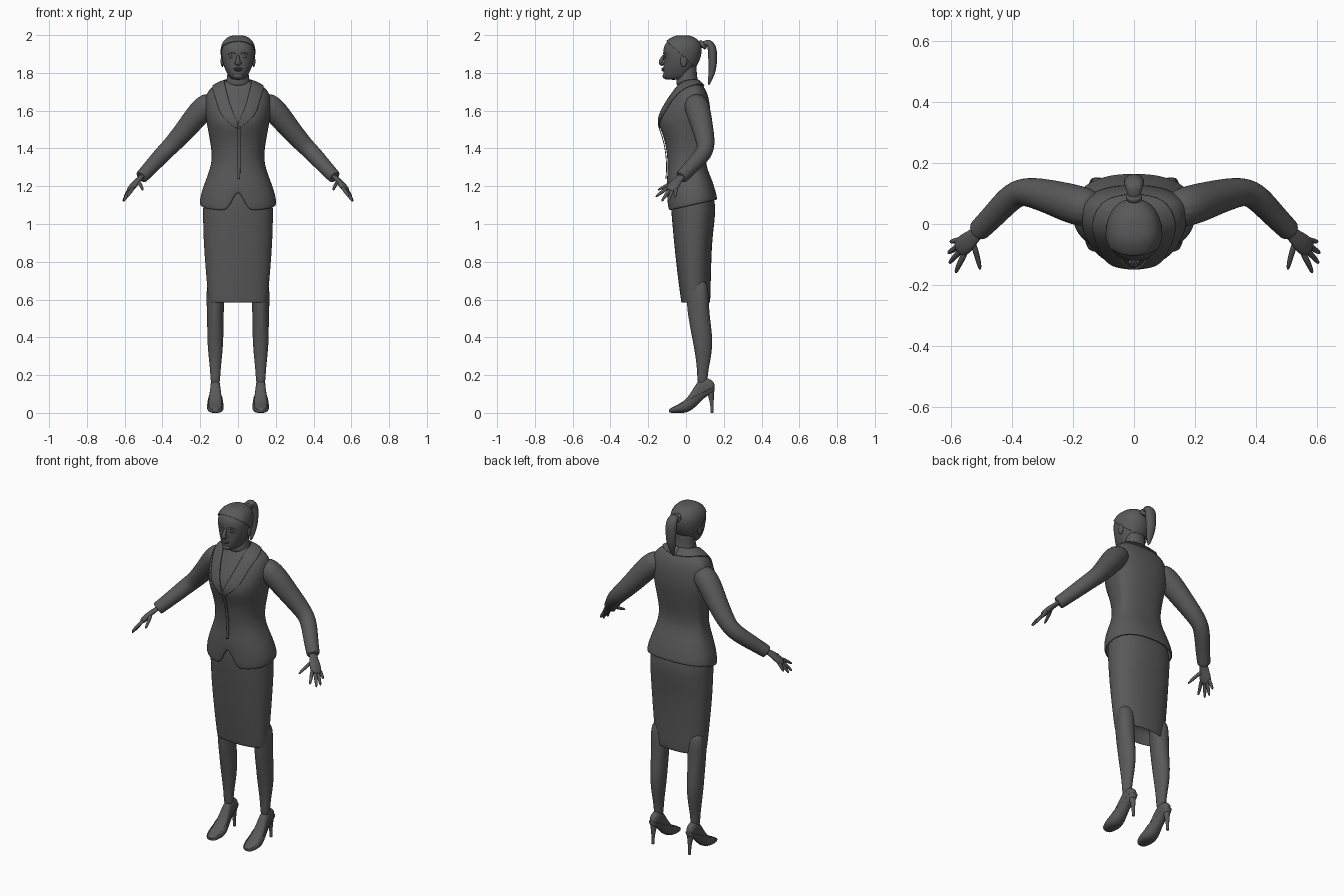
import bpy, bmesh, math
from mathutils import Vector
from mathutils.bvhtree import BVHTree

cube = bpy.data.objects.get("Cube")
if cube:
    bpy.data.objects.remove(cube, do_unlink=True)

grey = bpy.data.materials.new("dark grey")
grey.use_nodes = True
grey.diffuse_color = (0.1, 0.1, 0.1, 1)
grey.node_tree.nodes["Principled BSDF"].inputs["Base Color"].default_value = (0.1, 0.1, 0.1, 1)


def finish(bm, name, mirror=False, level=2, thick=0):
    """Turn a bmesh into a smooth, optionally mirrored object."""
    bmesh.ops.recalc_face_normals(bm, faces=bm.faces)
    for f in bm.faces:
        f.smooth = True
    mesh = bpy.data.meshes.new(name)
    bm.to_mesh(mesh)
    bm.free()
    mesh.materials.append(grey)
    ob = bpy.data.objects.new(name, mesh)
    bpy.context.collection.objects.link(ob)
    if mirror:
        ob.modifiers.new("mirror", "MIRROR").use_mirror_merge = False
    if level:
        sub = ob.modifiers.new("subdivision", "SUBSURF")
        sub.levels = sub.render_levels = level
    if thick:
        sol = ob.modifiers.new("thickness", "SOLIDIFY")
        sol.thickness, sol.offset = thick, -1
    return ob


def loft(name, rings, caps=(True, True), cut=None, **kw):
    """Skin a row of rings; cut = (point, normal) keeps the normal's side."""
    bm = bmesh.new()
    rows = [[bm.verts.new(p) for p in r] for r in rings]
    n = len(rows[0])
    for a, b in zip(rows, rows[1:]):
        for i in range(n):
            j = (i + 1) % n
            bm.faces.new((a[i], a[j], b[j], b[i]))
    for row, wanted in ((rows[0], caps[0]), (rows[-1], caps[1])):
        if wanted:
            bm.faces.new(row)
    if cut:
        bmesh.ops.bisect_plane(bm, geom=bm.verts[:] + bm.edges[:] + bm.faces[:],
                               plane_co=cut[0], plane_no=cut[1], clear_inner=True)
    return finish(bm, name, **kw)


def power(v, p):
    return math.copysign(abs(v) ** (2 / p), v)


def ring(c, u, v, p=2, n=20):
    c, u, v = Vector(c), Vector(u), Vector(v)
    angles = [2 * math.pi * i / n for i in range(n)]
    return [c + u * power(math.cos(a), p) + v * power(math.sin(a), p) for a in angles]


def oval(z, rx, yf, yb, yc=0.04, p=2.3, n=24, cx=0):
    """Level ring with its own front and back depth."""
    pts = ring((cx, yc, z), (rx, 0, 0), (0, 1, 0), p, n)
    for q in pts:
        d = q.y - yc
        q.y = yc + d * (yb - yc if d > 0 else yc - yf)
    return pts


def sweep(name, path, radii, ref=(1, 0, 0), flat=1, **kw):
    """Tube along a path; flat scales the thickness across ref."""
    path = [Vector(p) for p in path]
    rings = []
    for i, p in enumerate(path):
        t = (path[min(i + 1, len(path) - 1)] - path[max(i - 1, 0)]).normalized()
        u = Vector(ref)
        u = (u - t * u.dot(t)).normalized()
        rings.append(ring(p, u * radii[i], t.cross(u) * radii[i] * flat, n=14))
    return loft(name, rings, **kw)


def ball(name, c, size, mirror=False):
    bm = bmesh.new()
    bmesh.ops.create_uvsphere(bm, u_segments=20, v_segments=12, radius=1)
    for v in bm.verts:
        v.co = Vector(c) + Vector([a * b for a, b in zip(v.co, size)])
    return finish(bm, name, mirror, level=0)


def spline(pts, n=5):
    """Smooth points through a guide line."""
    P = [Vector(p) for p in pts]
    P = [2 * P[0] - P[1]] + P + [2 * P[-1] - P[-2]]
    out = []
    for a, b, c, d in zip(P, P[1:], P[2:], P[3:]):
        for k in range(n):
            t = k / n
            out.append(0.5 * (2 * b + (c - a) * t + (2 * a - 5 * b + 4 * c - d) * t * t
                              + (3 * b - a - 3 * c + d) * t ** 3))
    return out + [P[-2]]


def ribbon(name, inner, outer, tree, lift, mirror):
    """Cloth strip between two guide lines, laid on a surface."""
    bm = bmesh.new()
    rows = []
    for a, b in zip(spline(inner), spline(outer)):
        row = []
        for k in range(6):
            loc, nor, _, _ = tree.find_nearest(a.lerp(b, k / 5))
            row.append(bm.verts.new(loc + nor * lift))
        rows.append(row)
    for a, b in zip(rows, rows[1:]):
        for i in range(5):
            bm.faces.new((a[i], a[i + 1], b[i + 1], b[i]))
    return finish(bm, name, mirror, level=1, thick=lift)


# Jacket body, with a sloping hem that parts at the front
body = [(1.765, .055, -.03, .06), (1.74, .115, -.04, .082), (1.705, .165, -.065, .11),
        (1.64, .178, -.108, .127), (1.57, .172, -.143, .129), (1.52, .163, -.144, .125),
        (1.45, .15, -.113, .114), (1.36, .135, -.099, .1), (1.29, .148, -.096, .112),
        (1.23, .172, -.102, .14), (1.15, .2, -.103, .163), (1.1, .204, -.1, .166)]
rings = [oval(*r, n=48) for r in body]
for q in rings[-1]:
    front = max(0, 1 - abs(q.x) / .07) ** 1.5 if q.y < 0 else 0
    q.z = 1.068 + .22 * (q.y + .1) + .12 * front
for q in rings[-2]:
    if q.y < 0:
        q.z += .05 * max(0, 1 - abs(q.x) / .09)
rings.append([Vector((q.x * .94, .04 + (q.y - .04) * .93, q.z + .004)) for q in rings[-1]])
jacket = loft("jacket", rings, caps=(True, False))

# Collar, lapels and front edge, laid on the jacket
bpy.context.view_layer.update()
tree = BVHTree.FromObject(jacket, bpy.context.evaluated_depsgraph_get())
ribbon("collar_and_lapels",
       [(0, .065, 1.77), (.05, .05, 1.77), (.07, 0, 1.755), (.055, -.08, 1.68), (.03, -.13, 1.6), (0, -.15, 1.53)],
       [(0, .1, 1.73), (.08, .08, 1.735), (.13, .02, 1.73), (.125, -.08, 1.67), (.09, -.13, 1.58), (.003, -.15, 1.5)],
       tree, .008, True)
ribbon("front_edge", [(-.004, -.16, 1.51), (-.004, -.13, 1.36), (-.004, -.13, 1.24)],
       [(.014, -.16, 1.51), (.014, -.13, 1.36), (.012, -.13, 1.24)], tree, .004, False)

# Sleeves
sweep("sleeves",
      [(.12, .045, 1.655), (.185, .06, 1.617), (.27, .088, 1.508), (.35, .108, 1.418), (.395, .098, 1.375),
       (.455, .032, 1.308), (.505, -.018, 1.255), (.513, -.026, 1.247), (.511, -.024, 1.249)],
      [.06, .07, .058, .05, .047, .041, .037, .036, .024], ref=(0, 0, 1), mirror=True)

# Hands
across = (.017, .048, 0)
sweep("palms", [(.49, -.005, 1.27), (.525, -.04, 1.238), (.545, -.058, 1.215), (.565, -.075, 1.19), (.575, -.088, 1.175)],
      [.022, .024, .033, .034, .026], ref=across, flat=.5, mirror=True)
fingers = {
    "index_fingers": [(.55, -.09, 1.197), (.572, -.13, 1.168), (.585, -.162, 1.143)],
    "middle_fingers": [(.56, -.08, 1.19), (.588, -.108, 1.152), (.606, -.13, 1.118)],
    "ring_fingers": [(.567, -.066, 1.188), (.592, -.084, 1.152), (.61, -.096, 1.118)],
    "little_fingers": [(.567, -.052, 1.192), (.588, -.056, 1.165), (.602, -.058, 1.14)],
    "thumbs": [(.53, -.055, 1.228), (.513, -.105, 1.203), (.503, -.152, 1.178)]}
for name, path in fingers.items():
    sweep(name, path, [.011, .0095, .006], ref=across, mirror=True)

# Skirt, folded inward at the hem
skirt = [(1.3, .12, -.06, .085), (1.16, .182, -.082, .148), (1.08, .187, -.08, .158), (1.0, .186, -.073, .15),
         (.9, .183, -.064, .138), (.75, .172, -.048, .133), (.61, .159, -.029, .13), (.582, .155, -.025, .128),
         (.58, .146, -.018, .12), (.68, .144, -.014, .116)]
loft("skirt", [oval(*r) for r in skirt])

# Legs
leg = [(.72, .05, -.005, .12), (.56, .046, .004, .12), (.47, .043, .018, .132), (.38, .043, .036, .142),
       (.29, .035, .052, .133), (.21, .026, .06, .114), (.14, .025, .06, .115)]
loft("legs", [oval(*r, yc=.08, p=2, cx=.12) for r in leg], mirror=True)

# Feet and shoes: y, bottom, top, half width
foot = [(-.09, .004, .018, .018), (-.08, .002, .03, .031), (-.045, .001, .046, .043), (0, .001, .072, .043),
        (.035, .018, .125, .036), (.07, .055, .185, .03), (.11, .092, .19, .029), (.14, .105, .175, .025),
        (.152, .115, .155, .014)]


def foot_rings(grow):
    return [ring((.12, y, (lo + hi) / 2), (w + grow, 0, 0), (0, 0, (hi - lo) / 2 + grow), 2.4)
            for y, lo, hi, w in foot]


loft("feet", foot_rings(-.003), mirror=True)
loft("shoes", foot_rings(.002), cut=((.12, -.035, .045), (0, .5, -1)), mirror=True, thick=.004)
sweep("shoe_heels", [(.12, .125, .135), (.12, .133, .09), (.12, .137, .05), (.12, .138, .004), (.12, .138, 0)],
      [.024, .016, .009, .008, .008], mirror=True)

# Neck and head
loft("neck", [oval(z, rx, yf, yb, .01, 2) for z, rx, yf, yb in
              [(1.72, .075, -.055, .075), (1.76, .06, -.05, .062), (1.81, .055, -.045, .056), (1.87, .055, -.04, .056)]])
head = [(1.763, .026, -.112, -.055), (1.774, .043, -.12, -.02), (1.8, .06, -.121, .02), (1.835, .076, -.12, .055),
        (1.87, .085, -.118, .072), (1.91, .09, -.123, .082), (1.945, .086, -.117, .079), (1.973, .07, -.095, .062),
        (1.99, .046, -.066, .034), (1.997, .022, -.04, .01)]


def head_rings(grow):
    return [oval(z + grow * .6, rx + grow, yf - grow, yb + grow, -.03, 2.15) for z, rx, yf, yb in head]


loft("head", head_rings(0))
loft("hair", head_rings(.004), cut=((0, -.09, 1.955), (0, .125, .14)), thick=.004)

# Face
sweep("nose", [(0, -.116, 1.895), (0, -.124, 1.88), (0, -.134, 1.862), (0, -.134, 1.85), (0, -.118, 1.843)],
      [.007, .009, .012, .014, .01])
ball("nostrils", (.011, -.123, 1.851), (.007, .01, .007), True)
ball("eyes", (.034, -.108, 1.884), (.014, .008, .007), True)
sweep("eyebrows", [(.013, -.12, 1.901), (.034, -.115, 1.907), (.056, -.1, 1.899)], [.004, .006, .003], ref=(0, 0, 1), mirror=True)
ball("upper_lip", (0, -.119, 1.823), (.024, .011, .005))
ball("lower_lip", (0, -.119, 1.814), (.02, .011, .006))
ball("chin", (0, -.108, 1.784), (.028, .016, .016))
ball("ears", (.083, -.012, 1.862), (.009, .018, .031), True)

# Ponytail and its band
sweep("ponytail", [(0, .065, 1.935), (0, .095, 1.955), (0, .12, 1.962), (0, .139, 1.935), (0, .141, 1.885),
                   (0, .142, 1.83), (0, .132, 1.78), (0, .119, 1.733)],
      [.02, .021, .029, .034, .033, .029, .02, .006], flat=.75)
sweep("hair_band", [(0, .08, 1.942), (0, .084, 1.945), (0, .094, 1.953), (0, .098, 1.956)], [.022, .028, .028, .022])
